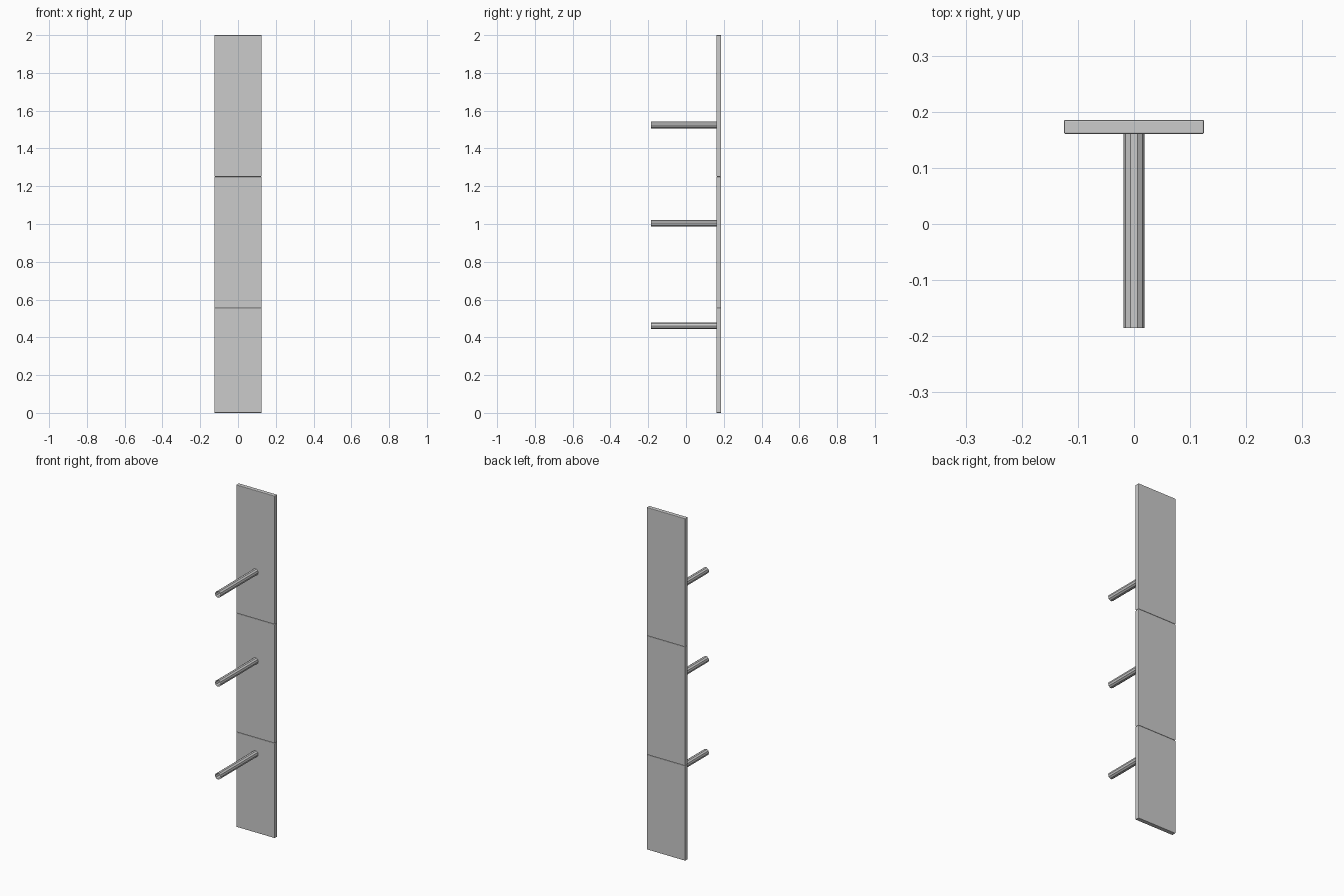
import bpy, bmesh
from math import pi
from mathutils import Matrix

cube = bpy.data.objects.get("Cube")
if cube:
    bpy.data.objects.remove(cube, do_unlink=True)

# One grey for everything
grey = bpy.data.materials.new("plain grey")
grey.use_nodes = True
colour = (0.6, 0.6, 0.6, 1)
grey.diffuse_color = colour
grey.node_tree.nodes["Principled BSDF"].inputs["Base Color"].default_value = colour


def add_object(name, bm):
    mesh = bpy.data.meshes.new(name)
    bm.to_mesh(mesh)
    bm.free()
    mesh.materials.append(grey)
    obj = bpy.data.objects.new(name, mesh)
    bpy.context.collection.objects.link(obj)
    return obj


def board(name, z0, z1):
    """Flat board with slightly eased edges."""
    bm = bmesh.new()
    place = Matrix.Translation((0, 0.173, (z0 + z1) / 2))
    size = Matrix.Diagonal((0.25, 0.025, z1 - z0, 1))
    bmesh.ops.create_cube(bm, size=1, matrix=place @ size)
    obj = add_object(name, bm)
    bevel = obj.modifiers.new("eased edges", 'BEVEL')
    bevel.width = 0.003
    bevel.segments = 2


def peg(name, z):
    """Open ten-sided tube standing out from the board."""
    bm = bmesh.new()
    place = Matrix.Translation((0, -0.0125, z)) @ Matrix.Rotation(pi / 2, 4, 'X')
    # Turn the ring so that two corners lie level, at left and right
    turn = Matrix.Rotation(pi / 2, 4, 'Z')
    bmesh.ops.create_cone(bm, cap_ends=False, segments=10, radius1=0.0188,
                          radius2=0.0188, depth=0.346, matrix=place @ turn)
    add_object(name, bm)


# Back panel in three boards, meeting at fine seams
for name, z0, z1 in (("lower", 0, 0.555), ("middle", 0.555, 1.25), ("upper", 1.25, 2)):
    board(name + "_panel", z0, z1)

# One peg on each board
for name, z in (("lower", 0.461), ("middle", 1.004), ("upper", 1.524)):
    peg(name + "_peg", z)
